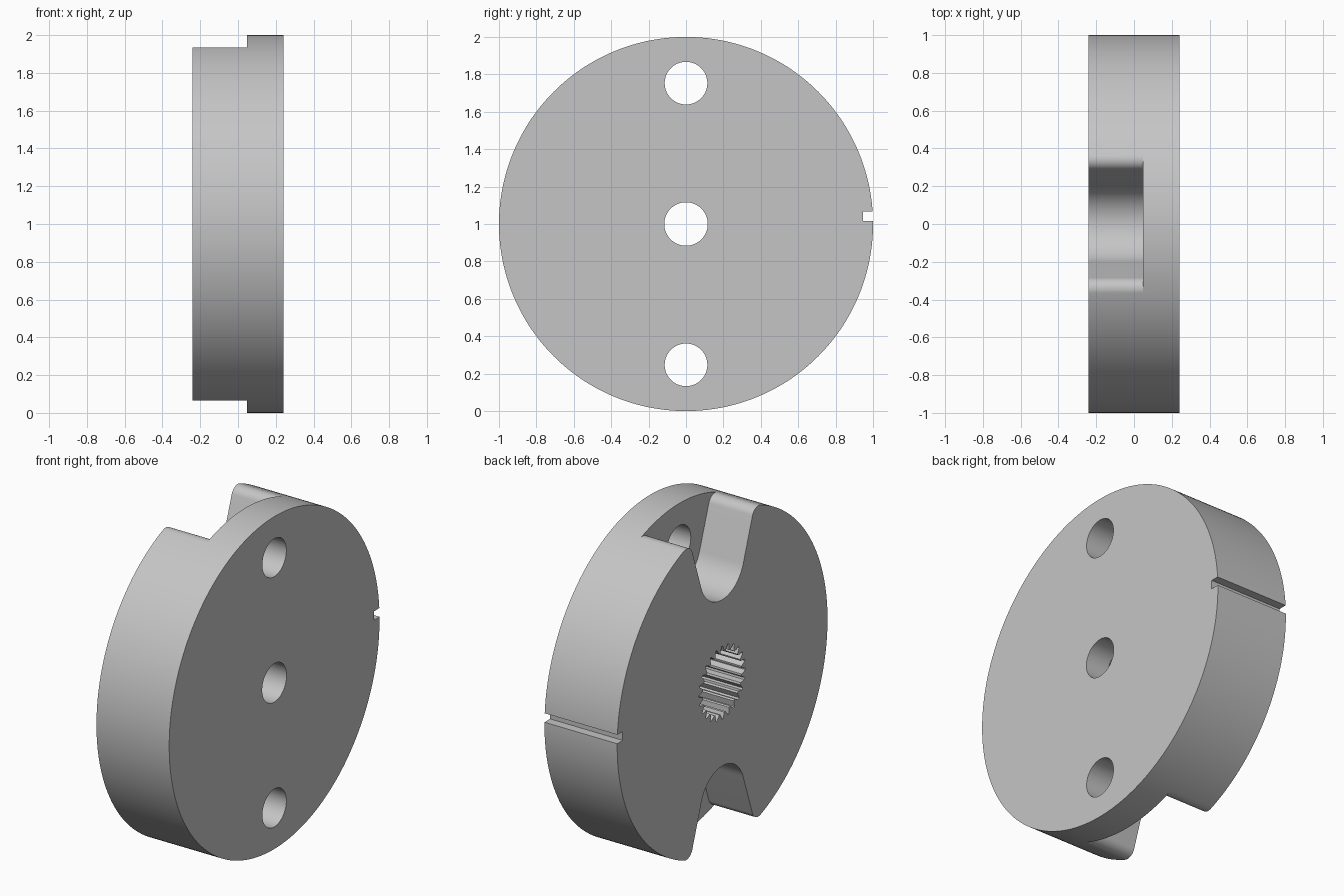
import bpy
import bmesh
from math import sin, cos, pi, radians, sqrt
from mathutils import Vector

cube = bpy.data.objects.get("Cube")
if cube:
    bpy.data.objects.remove(cube, do_unlink=True)

grey = bpy.data.materials.new("plain grey")
grey.use_nodes = True
COLOUR = (0.56, 0.56, 0.56, 1)
grey.diffuse_color = COLOUR
grey.node_tree.nodes["Principled BSDF"].inputs["Base Color"].default_value = COLOUR

HALF = 0.242       # half thickness of the disc
SHOULDER = 0.048   # where the slots stop
PAST = 0.3         # beyond either face


def arc(cy, cz, r, start, end, n):
    """Points on an arc in the y-z plane."""
    return [Vector((cy + r * cos(start + (end - start) * i / n),
                    cz + r * sin(start + (end - start) * i / n))) for i in range(n + 1)]


def circle(cy, cz, r, n):
    return arc(cy, cz, r, 0, 2 * pi, n)[:-1]


def prism(name, profile, x0, x1):
    """Extrude a closed y-z profile along x, lifted so the disc centre is at z = 1."""
    bm = bmesh.new()
    face = bm.faces.new([bm.verts.new((x0, p.x, p.y + 1)) for p in profile])
    new = bmesh.ops.extrude_face_region(bm, geom=[face])["geom"]
    bmesh.ops.translate(bm, vec=(x1 - x0, 0, 0),
                        verts=[v for v in new if isinstance(v, bmesh.types.BMVert)])
    bmesh.ops.recalc_face_normals(bm, faces=bm.faces)
    mesh = bpy.data.meshes.new(name)
    bm.to_mesh(mesh)
    bm.free()
    mesh.materials.append(grey)
    obj = bpy.data.objects.new(name, mesh)
    bpy.context.collection.objects.link(obj)
    return obj


def slot_profile():
    """Round floor, flared walls and rounded lips running out onto the rim."""
    floor, r, lip, flare = 0.5, 0.21, 0.06, radians(19)
    centre = floor + r
    # floor arc from its lowest point to the wall
    half = arc(0, centre, r, -pi / 2, -flare, 18)
    # lip centre: one lip radius from the wall and from the rim
    normal = Vector((cos(flare), -sin(flare)))
    along = Vector((sin(flare), cos(flare)))
    base = half[-1] + normal * lip
    b = base.dot(along)
    c = base.length_squared - (1 - lip) ** 2
    hub = base + along * (-b + sqrt(b * b - c))
    rim_angle = Vector((1, 0)).angle(hub)
    half += arc(hub.x, hub.y, lip, pi - flare, rim_angle, 12)
    # leave along the rim tangent, then close above the disc
    half.append(half[-1] + Vector((sin(rim_angle), -cos(rim_angle))) * 0.01
                + hub.normalized() * 0.01)
    half.append(Vector((half[-1].x, 1.2)))
    return half + [Vector((-p.x, p.y)) for p in reversed(half[1:])]


def spline_profile(teeth, inner, outer):
    """Toothed ring outline with narrow flats on each tooth."""
    points = []
    for i in range(teeth):
        for step, r in ((-0.38, inner), (-0.1, outer), (0.1, outer), (0.38, inner)):
            a = 2 * pi * (i + step) / teeth
            points.append(Vector((r * cos(a), r * sin(a))))
    return points


# main disc
disc = prism("coupling_disc", circle(0, 0, 1, 240), -HALF, HALF)

# cutters: opposed slots, bolt holes, bore, toothed socket, rim notch
slot = slot_profile()
cutters = [
    prism("upper_slot_cutter", slot, -PAST, SHOULDER),
    prism("lower_slot_cutter", [-p for p in slot], -PAST, SHOULDER),
    prism("upper_hole_cutter", circle(0, 0.753, 0.114, 64), -PAST, PAST),
    prism("lower_hole_cutter", circle(0, -0.753, 0.114, 64), -PAST, PAST),
    prism("bore_cutter", circle(0, 0, 0.116, 64), -PAST, PAST),
    prism("socket_cutter", spline_profile(24, 0.185, 0.22), -PAST, 0.09),
    prism("notch_cutter", [Vector(p) for p in
          ((0.947, 0.015), (1.1, 0.015), (1.1, 0.068), (0.947, 0.068))], -PAST, PAST),
]

bpy.ops.object.select_all(action="DESELECT")
bpy.context.view_layer.objects.active = disc
disc.select_set(True)
for cutter in cutters:
    cutter.hide_render = True
    cut = disc.modifiers.new(cutter.name, "BOOLEAN")
    cut.operation = "DIFFERENCE"
    cut.solver = "EXACT"
    cut.object = cutter
    bpy.ops.object.modifier_apply(modifier=cut.name)
    bpy.data.objects.remove(cutter, do_unlink=True)

bpy.ops.object.shade_smooth_by_angle(angle=radians(25))
